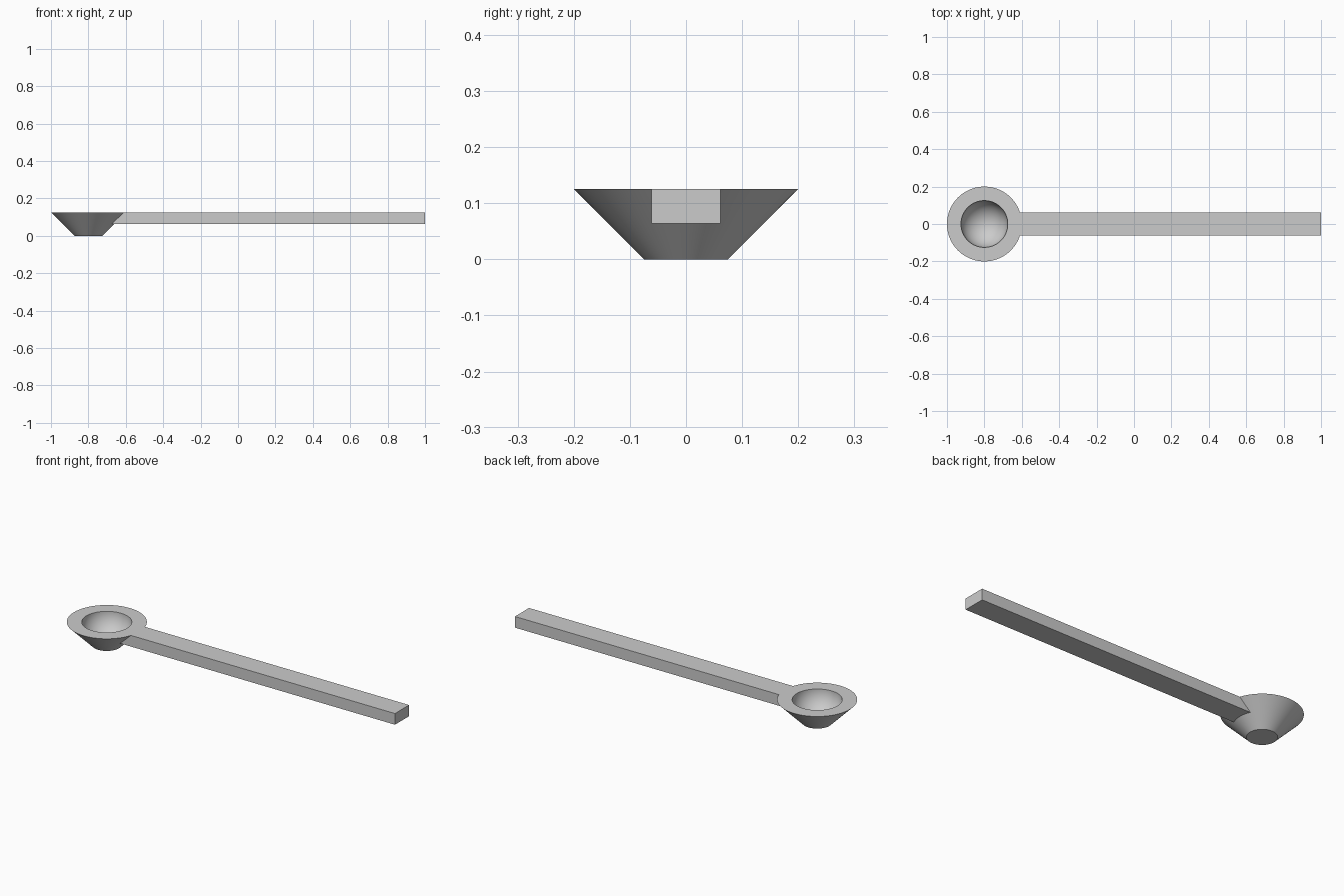
import bpy
import math

cube = bpy.data.objects.get("Cube")
if cube:
    bpy.data.objects.remove(cube, do_unlink=True)

BOWL_X = -0.8
TOP = 0.125

grey = bpy.data.materials.new("plain grey")
grey.use_nodes = True
colour = (0.6, 0.6, 0.6, 1)
grey.diffuse_color = colour
grey.node_tree.nodes["Principled BSDF"].inputs["Base Color"].default_value = colour


def finish(name):
    obj = bpy.context.object
    obj.name = name
    obj.data.materials.append(grey)
    return obj


def combine(target, other, operation):
    """Apply a boolean to target and discard the other solid."""
    mod = target.modifiers.new(operation.lower(), "BOOLEAN")
    mod.operation = operation
    mod.solver = "EXACT"
    mod.object = other
    bpy.ops.object.select_all(action="DESELECT")
    bpy.context.view_layer.objects.active = target
    target.select_set(True)
    bpy.ops.object.modifier_apply(modifier=mod.name)
    bpy.data.objects.remove(other, do_unlink=True)


# Tapered outside of the bowl
bpy.ops.mesh.primitive_cone_add(vertices=96, radius1=0.075, radius2=0.2, depth=TOP,
                                location=(BOWL_X, 0, TOP / 2))
spoon = finish("measuring_spoon")

# Straight handle, flush with the rim
start, end, thick = BOWL_X + 0.06, 1.0, 0.0615
bpy.ops.mesh.primitive_cube_add(size=1, location=((start + end) / 2, 0, TOP - thick / 2))
handle = finish("handle")
handle.scale = (end - start, 2 * thick, thick)
bpy.ops.object.transform_apply(location=False, rotation=False, scale=True)
combine(spoon, handle, "UNION")

# Round hollow
bpy.ops.mesh.primitive_uv_sphere_add(segments=96, ring_count=48, radius=0.125,
                                     location=(BOWL_X, 0, TOP))
hollow = finish("hollow_cutter")
hollow.hide_render = True
hollow.scale.z = 0.97
bpy.ops.object.transform_apply(location=False, rotation=False, scale=True)
combine(spoon, hollow, "DIFFERENCE")

bpy.ops.object.shade_smooth_by_angle(angle=math.radians(30))
